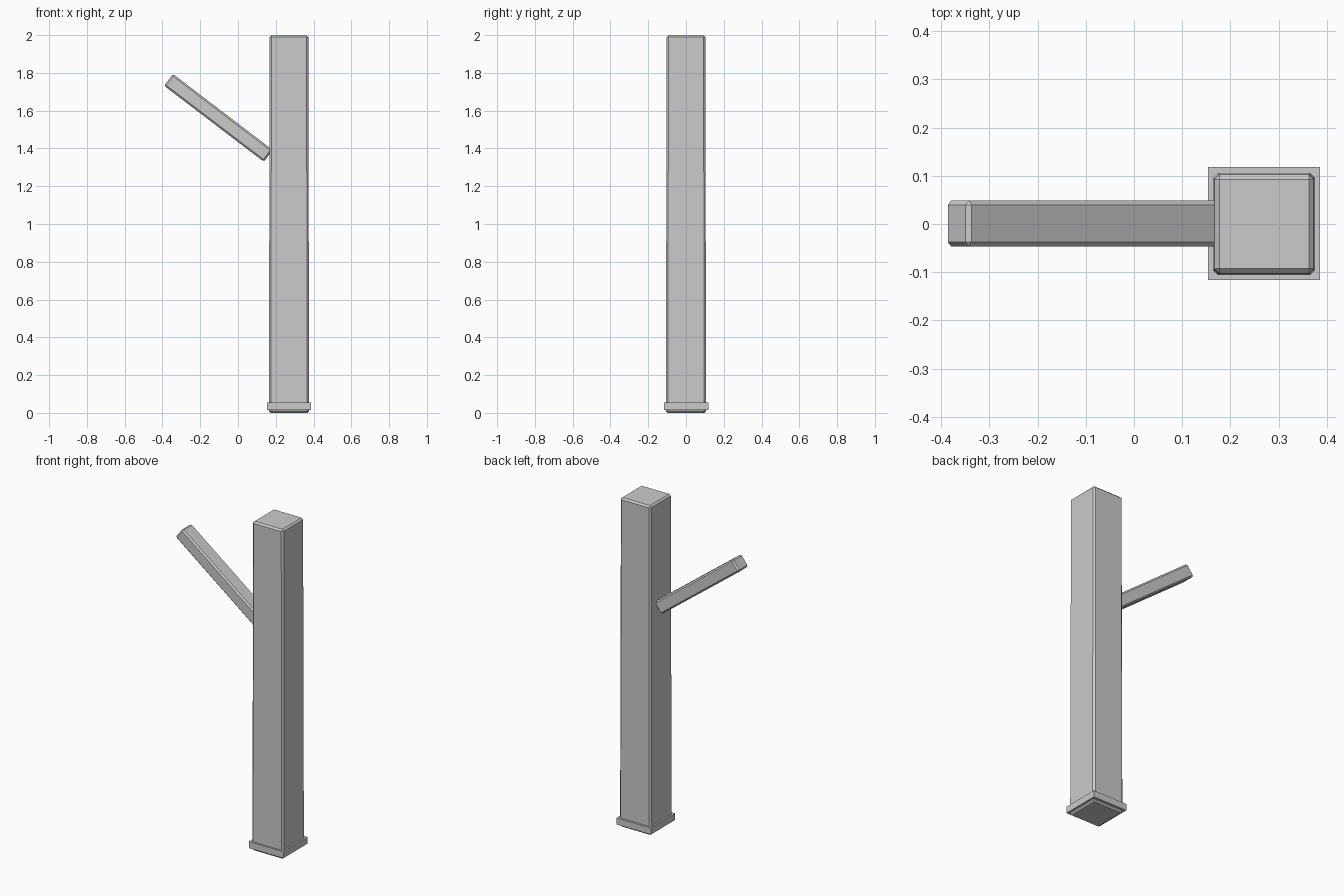
import bpy, math

if "Cube" in bpy.data.objects:
    bpy.data.objects.remove(bpy.data.objects["Cube"])


def box(name, center, size, bevel=0.0, tilt=0.0):
    """Box with lightly chamfered edges, tilted about the y axis."""
    bpy.ops.mesh.primitive_cube_add(size=1, location=center)
    ob = bpy.context.object
    ob.name = name
    ob.scale = size
    bpy.ops.object.transform_apply(location=False, rotation=False, scale=True)
    ob.rotation_euler.y = tilt
    if bevel:
        mod = ob.modifiers.new("worn_edges", 'BEVEL')
        mod.width = bevel
        mod.segments = 1
    return ob


# Upright post
post = box("post", (0.27, 0, 1.0), (0.212, 0.212, 2.0), bevel=0.01)
for v in post.data.vertices:          # very slight narrowing at the top
    if v.co.z > 0:
        v.co.x *= 0.97
        v.co.y *= 0.97

# Collar around the foot of the post
box("foot_collar", (0.27, 0.001, 0.035), (0.232, 0.234, 0.04))

# Slanted arm, rising away from the post
box("slanted_arm", (-0.104, 0.001, 1.562), (0.664, 0.095, 0.078),
    bevel=0.009, tilt=math.radians(37.3))
